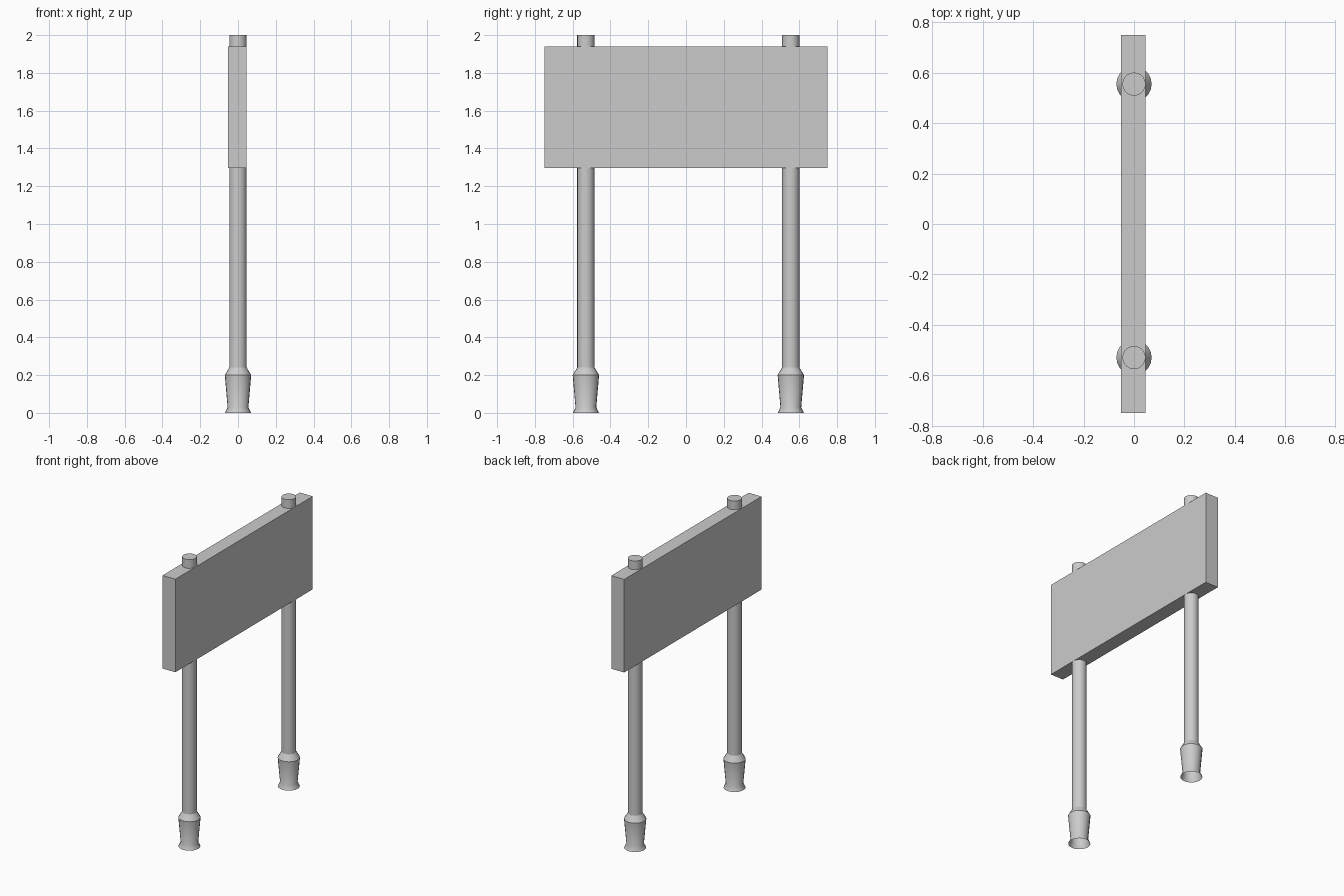
import bpy, bmesh, math

cube = bpy.data.objects.get("Cube")
if cube:
    bpy.data.objects.remove(cube, do_unlink=True)

# One plain grey
grey = bpy.data.materials.new("light grey")
grey.use_nodes = True
colour = (0.6, 0.6, 0.6, 1)
grey.diffuse_color = colour
grey.node_tree.nodes["Principled BSDF"].inputs["Base Color"].default_value = colour


def finish(bm, name, smooth=False):
    bmesh.ops.recalc_face_normals(bm, faces=bm.faces)
    mesh = bpy.data.meshes.new(name)
    bm.to_mesh(mesh)
    bm.free()
    mesh.materials.append(grey)
    obj = bpy.data.objects.new(name, mesh)
    bpy.context.collection.objects.link(obj)
    if smooth:
        bpy.ops.object.select_all(action='DESELECT')
        obj.select_set(True)
        bpy.context.view_layer.objects.active = obj
        bpy.ops.object.shade_smooth_by_angle(angle=math.radians(30))
    return obj


def lathe(name, profile, y, sides=20, cap_top=False):
    """Stack rings of (radius, height), open at the bottom."""
    bm = bmesh.new()
    rings = []
    for r, z in profile:
        angles = [2 * math.pi * i / sides for i in range(sides)]
        rings.append([bm.verts.new((r * math.cos(a), y + r * math.sin(a), z))
                      for a in angles])
    for low, high in zip(rings, rings[1:]):
        for i in range(sides):
            j = (i + 1) % sides
            bm.faces.new((low[i], low[j], high[j], high[i]))
    if cap_top:
        bm.faces.new(rings[-1])
    return finish(bm, name, smooth=True)


# Sign board
bm = bmesh.new()
bmesh.ops.create_cube(bm, size=1)
for v in bm.verts:
    v.co.x = 0.046 if v.co.x > 0 else -0.052
    v.co.y *= 1.5
    v.co.z = 1.94 if v.co.z > 0 else 1.297
finish(bm, "sign_board")

# Posts running through the board, each with a hollow flared foot
post = [(0.055, 0.03), (0.07, 0.2), (0.046, 0.24), (0.046, 2.0)]
foot = [(0.069, 0.0), (0.055, 0.03)]
for side, y in (("right_end", -0.53), ("left_end", 0.555)):
    lathe(side + "_post", foot + post[1:], y, cap_top=True)
